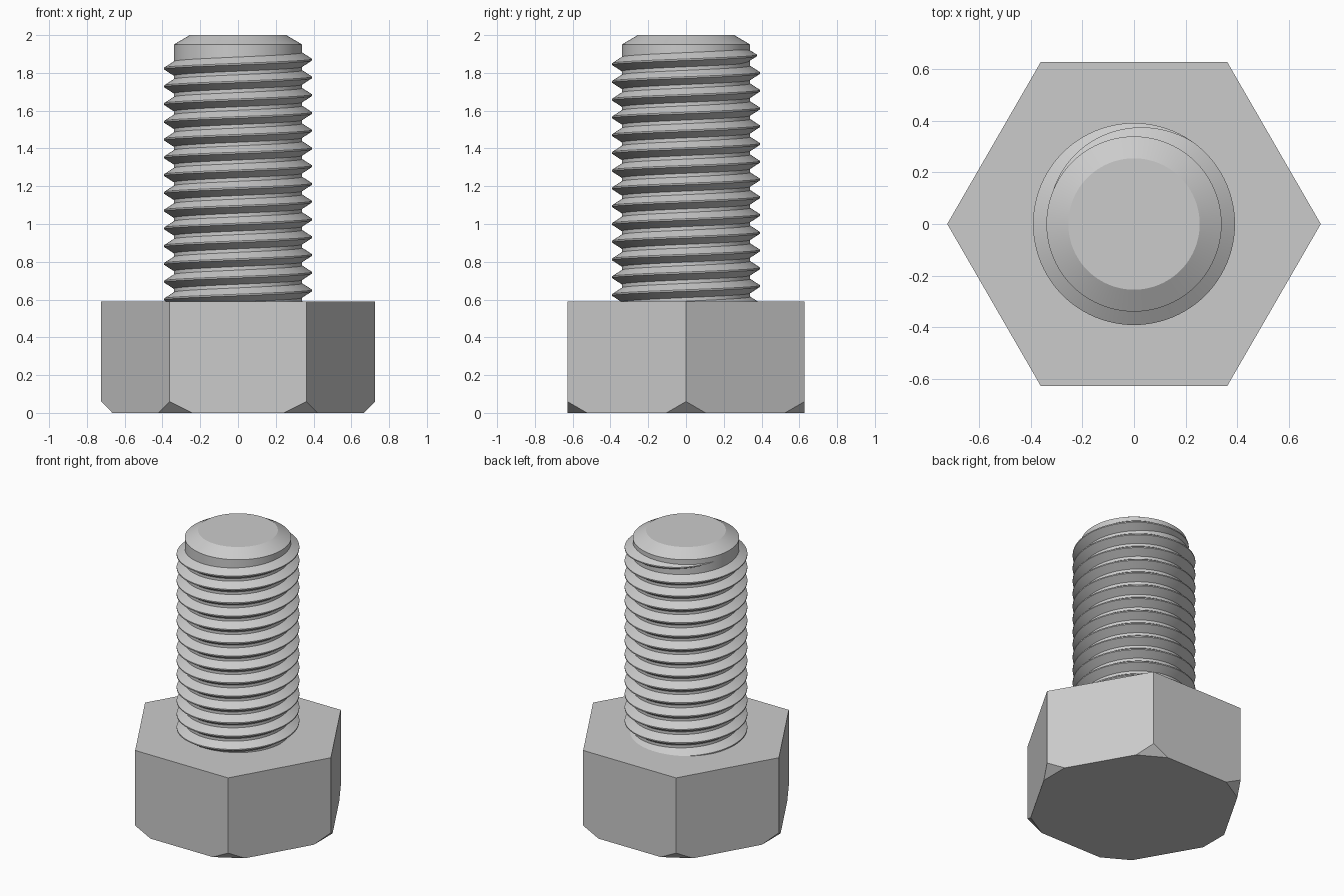
import bpy
import bmesh
from math import sin, cos, pi, radians
from mathutils import Vector

if "Cube" in bpy.data.objects:
    bpy.data.objects.remove(bpy.data.objects["Cube"], do_unlink=True)

HEAD_R, HEAD_H, CORNER_CUT = 0.725, 0.59, 0.06
ROOT_R, CREST_R, PITCH = 0.34, 0.392, 0.094
SEGMENTS = 96

steel = bpy.data.materials.new("grey steel")
steel.use_nodes = True
grey = (0.6, 0.6, 0.6, 1)
steel.diffuse_color = grey
steel.node_tree.nodes["Principled BSDF"].inputs["Base Color"].default_value = grey


def add_object(name, bm, smooth):
    bmesh.ops.recalc_face_normals(bm, faces=bm.faces)
    mesh = bpy.data.meshes.new(name)
    bm.to_mesh(mesh)
    bm.free()
    mesh.materials.append(steel)
    obj = bpy.data.objects.new(name, mesh)
    bpy.context.collection.objects.link(obj)
    if smooth:
        bpy.ops.object.select_all(action="DESELECT")
        obj.select_set(True)
        bpy.context.view_layer.objects.active = obj
        bpy.ops.object.shade_smooth_by_angle(angle=radians(20))
    return obj


def bridge(bm, a, b):
    """Join two closed rings of vertices with quads."""
    n = len(a)
    for i in range(n):
        j = (i + 1) % n
        bm.faces.new((a[i], a[j], b[j], b[i]))


# Hexagonal head, its six lower corners sliced off at 45 degrees
bm = bmesh.new()
bmesh.ops.create_cone(bm, cap_ends=True, segments=6, radius1=HEAD_R,
                      radius2=HEAD_R, depth=HEAD_H)
# turn so that a corner points along +x
corner = max(bm.verts, key=lambda v: v.co.x).co
turn = -corner.to_2d().angle_signed(Vector((1, 0)))
for v in bm.verts:
    x, y = v.co.x, v.co.y
    v.co = (x * cos(turn) - y * sin(turn), x * sin(turn) + y * cos(turn),
            v.co.z + HEAD_H / 2)
if abs(max(v.co.x for v in bm.verts) - HEAD_R) > 0.001:
    for v in bm.verts:
        v.co.x, v.co.y = v.co.y, v.co.x
for k in range(6):
    a = k * pi / 3
    out = Vector((cos(a), sin(a), 0))
    bmesh.ops.bisect_plane(bm, geom=bm.verts[:] + bm.edges[:] + bm.faces[:],
                           dist=1e-5, plane_co=out * (HEAD_R - CORNER_CUT),
                           plane_no=out - Vector((0, 0, 1)), clear_outer=True)
    rim = [e for e in bm.edges if e.is_boundary]
    bmesh.ops.holes_fill(bm, edges=rim, sides=0)
add_object("hex_head", bm, False)

# Plain core of the shank with its chamfered tip
bm = bmesh.new()
rings = []
for r, z in ((ROOT_R, HEAD_H - 0.04), (ROOT_R, 1.95), (0.255, 2.0)):
    rings.append([bm.verts.new((r * cos(t), r * sin(t), z))
                  for t in (2 * pi * i / SEGMENTS for i in range(SEGMENTS))])
for lower, upper in zip(rings, rings[1:]):
    bridge(bm, lower, upper)
bm.faces.new(rings[0])
bm.faces.new(rings[-1])
add_object("shank_core", bm, True)

# Right-handed thread ridge that fades out below the tip
bm = bmesh.new()
previous = first = None
BASE_R = ROOT_R - 0.01
start, fade, end = radians(-14 * 360), radians(55), radians(165)
steps = round((end - start) / (2 * pi) * SEGMENTS)
for i in range(steps + 1):
    t = start + (end - start) * i / steps
    z = 1.87 + PITCH * t / (2 * pi)
    size = 1 - 0.9 * max(0, (t - fade) / (end - fade))
    crest = BASE_R + (CREST_R - BASE_R) * size
    half = 0.044 * size
    section = ((BASE_R, -half), (crest, -0.004), (crest, 0.004), (BASE_R, half))
    ring = [bm.verts.new((r * cos(t), r * sin(t), z + dz)) for r, dz in section]
    if previous:
        bridge(bm, previous, ring)
    else:
        first = ring
    previous = ring
bm.faces.new(first)
bm.faces.new(previous)
add_object("thread", bm, True)
